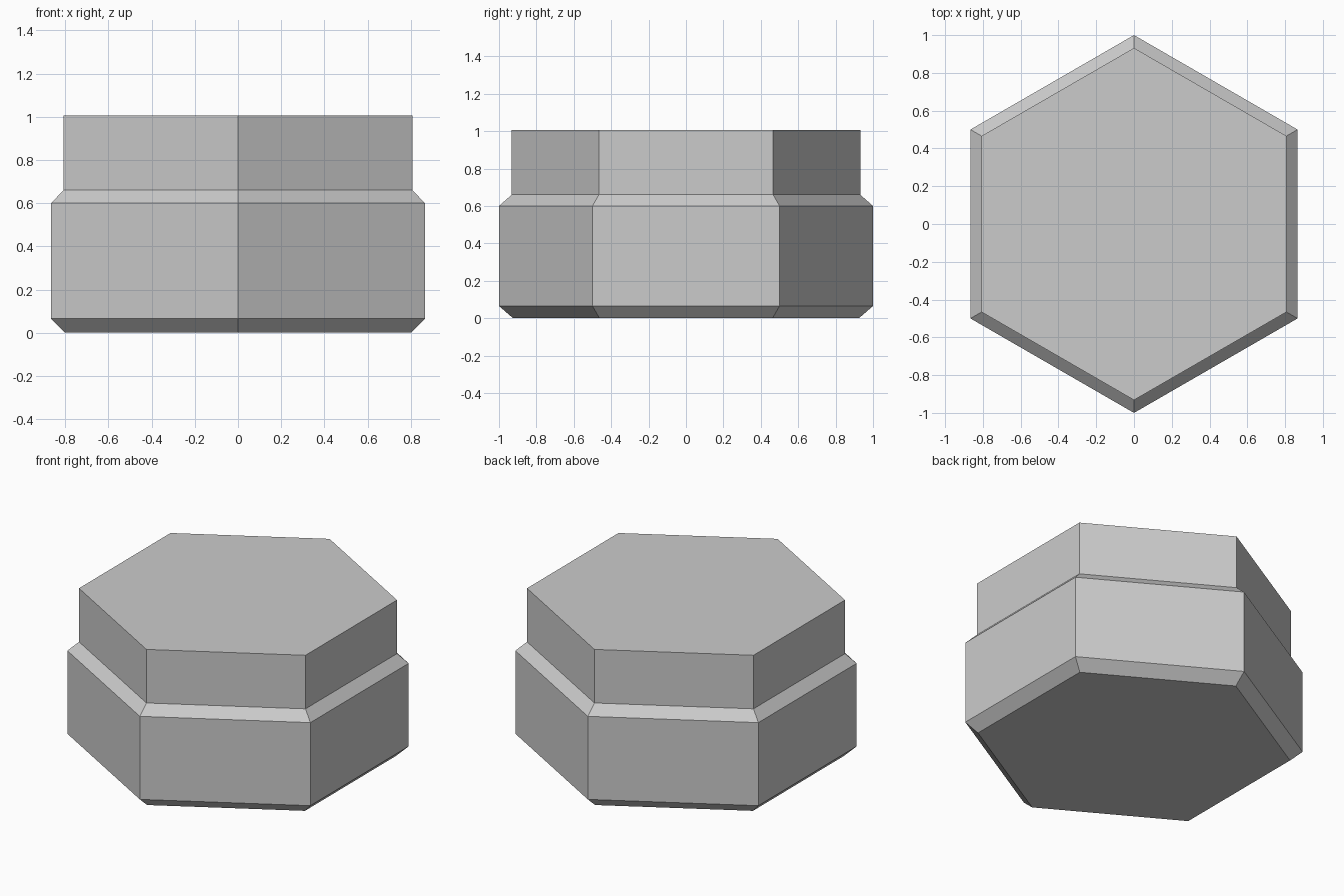
import bpy, bmesh
from math import cos, sin, pi

if "Cube" in bpy.data.objects:
    bpy.data.objects.remove(bpy.data.objects["Cube"])

# Hexagonal profile: (corner radius, height) from bottom to top
PROFILE = [(0.925, 0.0), (1.0, 0.065), (1.0, 0.60), (0.932, 0.66), (0.932, 1.005)]
SIDES = 6

bm = bmesh.new()
rings = []
for r, z in PROFILE:
    rings.append([bm.verts.new((r * cos(pi / 2 + 2 * pi * i / SIDES),
                                r * sin(pi / 2 + 2 * pi * i / SIDES), z))
                  for i in range(SIDES)])

# Side walls and chamfers
for low, high in zip(rings, rings[1:]):
    for i in range(SIDES):
        j = (i + 1) % SIDES
        bm.faces.new((low[i], low[j], high[j], high[i]))

# Bottom and top caps
bm.faces.new(rings[0][::-1])
bm.faces.new(rings[-1])
bmesh.ops.recalc_face_normals(bm, faces=bm.faces)

mesh = bpy.data.meshes.new("stepped_hex_tile")
bm.to_mesh(mesh)
bm.free()
tile = bpy.data.objects.new("stepped_hex_tile", mesh)
bpy.context.collection.objects.link(tile)
